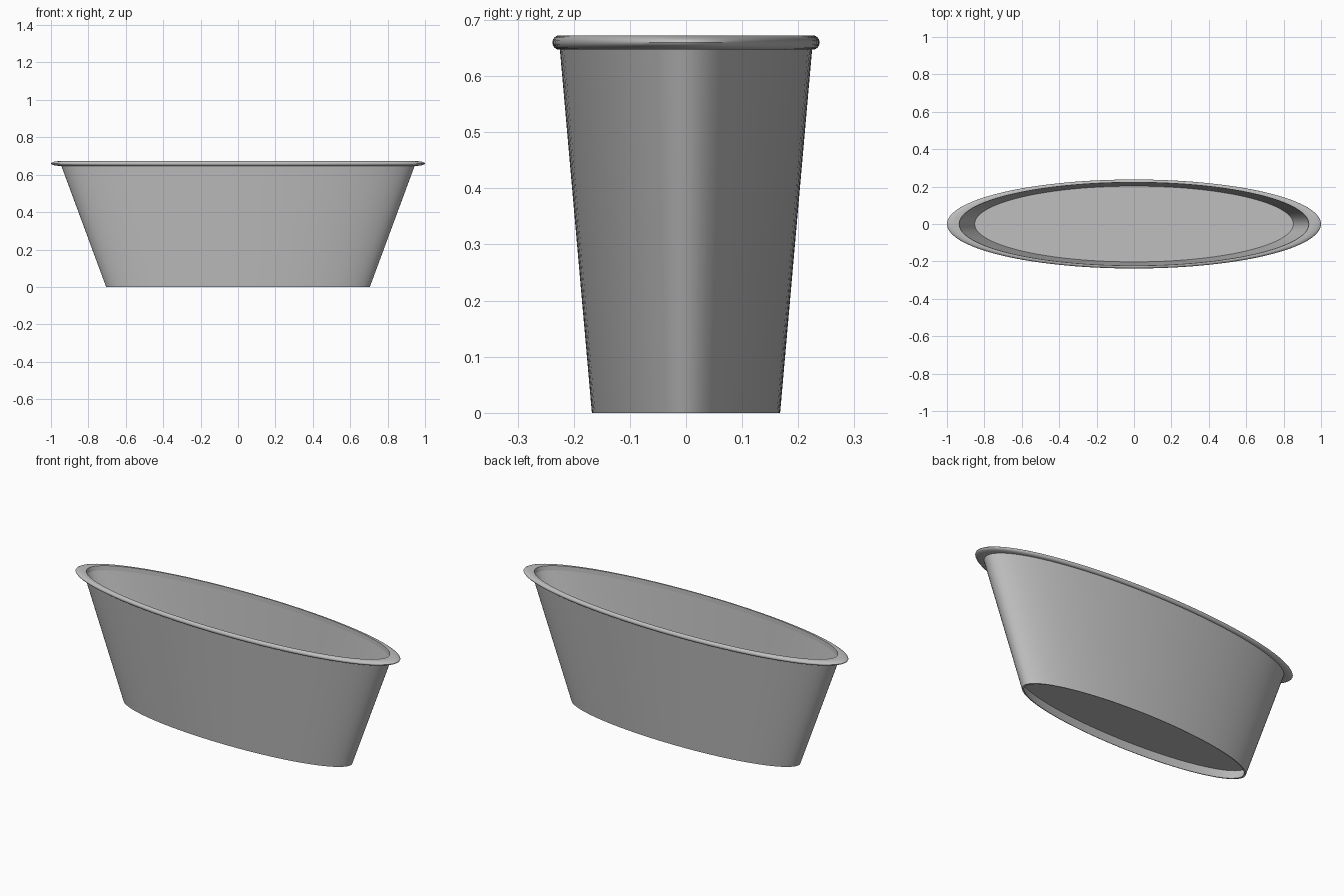
import bpy, bmesh, math

SEGMENTS = 96
DEPTH_RATIO = 0.238          # oval: depth relative to width
HEIGHT, BASE_R, SLOPE = 0.6725, 0.705, 0.37
WALL = 0.012

if "Cube" in bpy.data.objects:
    bpy.data.objects.remove(bpy.data.objects["Cube"], do_unlink=True)

grey = bpy.data.materials.new("plain grey")
grey.use_nodes = True
colour = (0.52, 0.52, 0.52, 1)
grey.diffuse_color = colour
grey.node_tree.nodes["Principled BSDF"].inputs["Base Color"].default_value = colour


def outer(z):
    """Half width of the outer wall at a height."""
    return BASE_R + SLOPE * z


def inner(z):
    return outer(z) - WALL


def finish(name, bm):
    mesh = bpy.data.meshes.new(name)
    bm.to_mesh(mesh)
    bm.free()
    mesh.materials.append(grey)
    obj = bpy.data.objects.new(name, mesh)
    bpy.context.collection.objects.link(obj)
    bpy.ops.object.select_all(action="DESELECT")
    obj.select_set(True)
    bpy.context.view_layer.objects.active = obj
    bpy.ops.object.shade_smooth_by_angle(angle=math.radians(35))
    return obj


def ring(bm, r, z):
    angles = (math.tau * i / SEGMENTS for i in range(SEGMENTS))
    return [bm.verts.new((r * math.cos(a), r * DEPTH_RATIO * math.sin(a), z))
            for a in angles]


def oval_lathe(name, profile):
    """Sweep a closed (radius, height) profile around an oval."""
    bm = bmesh.new()
    rings = [ring(bm, r, z) for r, z in profile]
    for a, b in zip(rings, rings[1:] + rings[:1]):
        for i in range(SEGMENTS):
            j = (i + 1) % SEGMENTS
            bm.faces.new((a[i], a[j], b[j], b[i]))
    bmesh.ops.recalc_face_normals(bm, faces=bm.faces)
    return finish(name, bm)


def oval_panel(name, z, facing):
    """Flat oval that meets the inner wall, facing up or down."""
    bm = bmesh.new()
    loop = ring(bm, inner(z) + 0.002, z)
    bm.faces.new(loop if facing > 0 else loop[::-1])
    return finish(name, bm)


# Thin tapered wall, open at the bottom
top = HEIGHT - 0.006
oval_lathe("wall", [(outer(0), 0), (outer(top), top),
                    (inner(top), top), (inner(0), 0)])

# Rolled lip with a rounded outer edge
half = 0.0125
lip_r, lip_z = 0.952, HEIGHT - half
lip_w = 1 - lip_r
lip = [(lip_r + lip_w * math.cos(a), lip_z + half * math.sin(a))
       for a in (math.pi * (k / 12 - 0.5) for k in range(13))]
lip += [(0.935, HEIGHT), (0.932, HEIGHT - 2 * half)]
oval_lathe("rolled_lip", lip)

# Inner floor and recessed underside
oval_panel("inner_floor", 0.43, 1)
oval_panel("recessed_underside", 0.05, -1)
